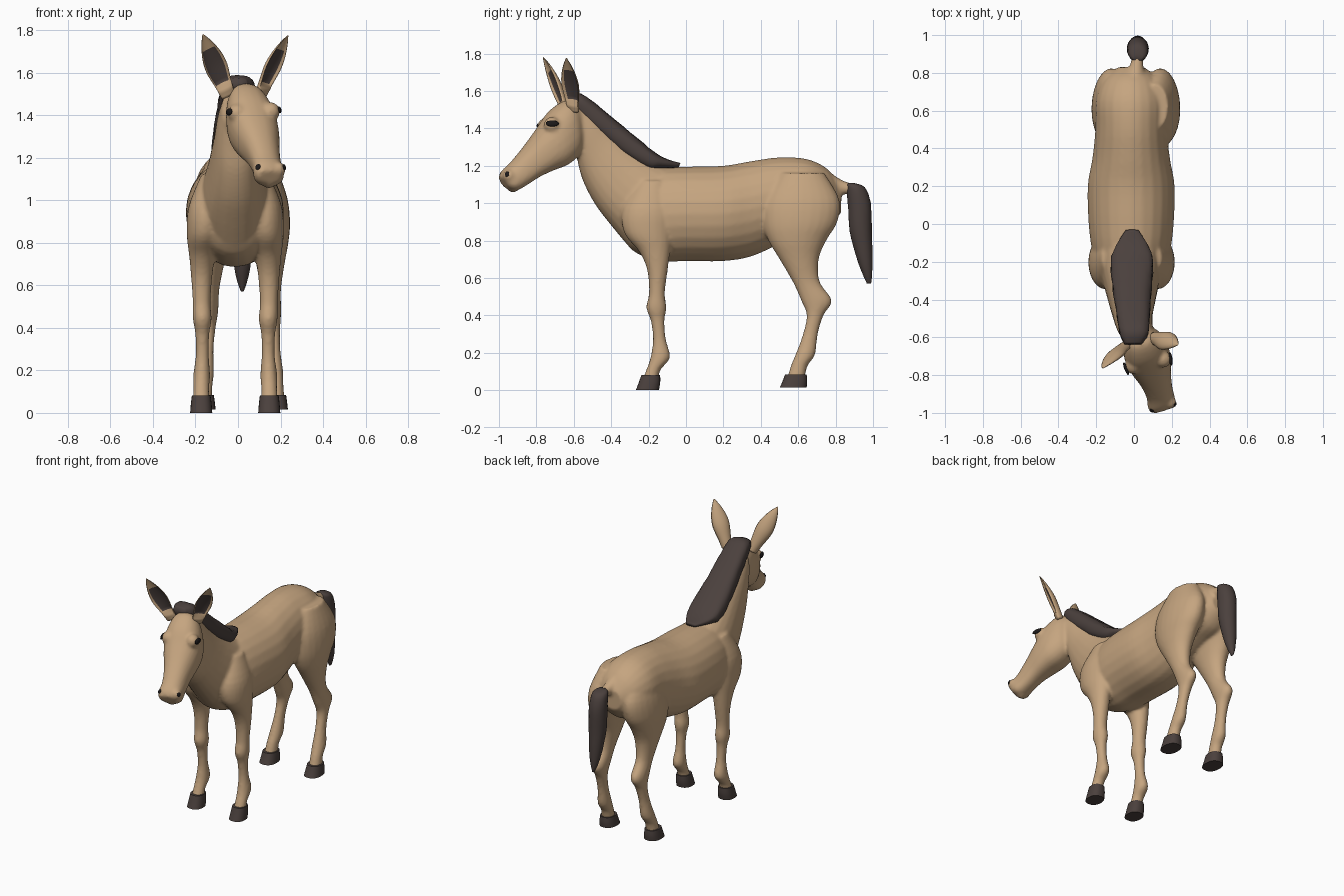
import bpy, bmesh, math, random
from mathutils import Vector, Matrix

random.seed(4)


def material(name, rgb):
    m = bpy.data.materials.new(name)
    m.diffuse_color = (*rgb, 1)
    return m


TAN = material("tan coat", (0.56, 0.375, 0.215))
DARK = material("dark brown hair", (0.07, 0.052, 0.047))
BLACK = material("black eye", (0.012, 0.01, 0.01))


def spline(rows, steps=4):
    """Catmull-Rom interpolation of a list of equal-length tuples."""
    out = []
    for i in range(len(rows) - 1):
        p0, p1 = rows[max(i - 1, 0)], rows[i]
        p2, p3 = rows[i + 1], rows[min(i + 2, len(rows) - 1)]
        for s in range(steps):
            t = s / steps
            out.append([0.5 * (2 * b + (c - a) * t + (2 * a - 5 * b + 4 * c - d) * t * t
                               + (3 * b - a - 3 * c + d) * t ** 3)
                        for a, b, c, d in zip(p0, p1, p2, p3)])
    return out + [list(rows[-1])]


def skin(bm, rings):
    """Join rings of points into a closed tube; returns the side faces by row."""
    vs = [[bm.verts.new(p) for p in r] for r in rings]
    n = len(vs[0])
    rows = [[bm.faces.new((a[i], a[(i + 1) % n], b[(i + 1) % n], b[i])) for i in range(n)]
            for a, b in zip(vs, vs[1:])]
    bm.faces.new(vs[0][::-1])
    bm.faces.new(vs[-1])
    return rows


def loft(bm, rows, yaw=0.0, power=1.0, n=24, jitter=0.0):
    """Rows are (top y, top z, bottom y, bottom z, centre x, half width)."""
    side = Vector((math.cos(yaw), math.sin(yaw), 0))
    sp = lambda v: math.copysign(abs(v) ** power, v)
    rings = []
    for ya, za, yb, zb, xc, hw in spline(rows):
        mid = Vector((xc, (ya + yb) / 2, (za + zb) / 2))
        up = Vector((0, (ya - yb) / 2, (za - zb) / 2))
        ring = []
        for i in range(n):
            a = 2 * math.pi * i / n
            k = 1 + random.uniform(-jitter, jitter)
            ring.append(mid + (up * sp(math.cos(a)) + side * hw * sp(math.sin(a))) * k)
        rings.append(ring)
    skin(bm, rings)


def upright(rows, sign=1, shift=0.0):
    """Leg and tail rows (z, front y, back y, x, half width) to loft rows."""
    return [(y0, z, y1, z, sign * x + shift, w) for z, y0, y1, x, w in rows]


def finish(bm, name, *mats):
    bmesh.ops.recalc_face_normals(bm, faces=bm.faces)
    me = bpy.data.meshes.new(name)
    bm.to_mesh(me)
    bm.free()
    for m in mats:
        me.materials.append(m)
    me.shade_smooth()
    ob = bpy.data.objects.new(name, me)
    bpy.context.collection.objects.link(ob)
    return ob


def ball(bm, co, r):
    bmesh.ops.create_uvsphere(bm, u_segments=16, v_segments=10, radius=r,
                              matrix=Matrix.Translation(co))


# Body, neck, head and legs, fused into one skin
bm = bmesh.new()
trunk = [(-0.365, 1.0, 0.87, 0.08), (-0.29, 1.13, 0.75, 0.165), (-0.15, 1.185, 0.69, 0.205),
         (0.0, 1.195, 0.69, 0.225), (0.2, 1.2, 0.69, 0.23), (0.35, 1.225, 0.715, 0.205),
         (0.5, 1.245, 0.78, 0.19), (0.65, 1.235, 0.83, 0.19), (0.76, 1.18, 0.87, 0.15),
         (0.83, 1.09, 0.95, 0.07)]
loft(bm, [(y, a, y, b, -0.015, w) for y, a, b, w in trunk])
# neck
loft(bm, [(0.0, 1.17, -0.3, 0.76, -0.015, 0.165), (-0.12, 1.2, -0.40, 0.88, -0.015, 0.155),
          (-0.25, 1.28, -0.49, 1.0, -0.012, 0.13), (-0.38, 1.39, -0.555, 1.13, -0.008, 0.108),
          (-0.48, 1.48, -0.585, 1.25, 0.0, 0.098), (-0.58, 1.54, -0.60, 1.32, 0.01, 0.085)],
     power=0.9)
# head, turned to one side
YAW = 0.3
loft(bm, [(-0.57, 1.52, -0.555, 1.34, 0.015, 0.06), (-0.64, 1.55, -0.575, 1.26, 0.04, 0.1),
          (-0.725, 1.495, -0.635, 1.205, 0.065, 0.12), (-0.79, 1.405, -0.71, 1.175, 0.09, 0.11),
          (-0.86, 1.31, -0.785, 1.14, 0.115, 0.085), (-0.93, 1.225, -0.855, 1.095, 0.135, 0.072),
          (-0.98, 1.175, -0.915, 1.065, 0.145, 0.075), (-0.995, 1.14, -0.96, 1.08, 0.15, 0.055)],
     yaw=YAW, power=0.85)
EYES = [Vector((0.19, -0.715, 1.425)), Vector((-0.04, -0.765, 1.415))]
NOSTRILS = [Vector((0.215, -0.955, 1.155)), Vector((0.095, -0.985, 1.155))]
for e in EYES:
    ball(bm, e.lerp(Vector((0.075, -0.72, 1.40)), 0.32), 0.045)
for p in NOSTRILS:
    ball(bm, p.lerp(Vector((0.15, -0.93, 1.13)), 0.4), 0.036)
ball(bm, (0.145, -0.925, 1.09), 0.034)
# tail root
loft(bm, [(0.74, 1.19, 0.72, 1.0, 0.0, 0.08), (0.83, 1.125, 0.81, 1.04, 0.012, 0.04),
          (0.91, 1.1, 0.89, 1.05, 0.02, 0.03)])
FRONT = [(1.12, -0.26, -0.1, 0.1, 0.06), (0.97, -0.34, -0.06, 0.13, 0.09),
         (0.84, -0.33, -0.07, 0.145, 0.083), (0.74, -0.25, -0.085, 0.155, 0.062),
         (0.64, -0.207, -0.098, 0.158, 0.05), (0.52, -0.198, -0.113, 0.158, 0.042),
         (0.44, -0.212, -0.105, 0.155, 0.044), (0.37, -0.188, -0.115, 0.155, 0.033),
         (0.27, -0.177, -0.107, 0.155, 0.031), (0.175, -0.19, -0.085, 0.158, 0.04),
         (0.11, -0.212, -0.135, 0.16, 0.037), (0.05, -0.235, -0.15, 0.16, 0.04)]
HIND = [(1.16, 0.5, 0.74, 0.1, 0.07), (1.02, 0.42, 0.82, 0.125, 0.095),
        (0.9, 0.41, 0.81, 0.135, 0.1), (0.8, 0.44, 0.75, 0.14, 0.087),
        (0.7, 0.5, 0.71, 0.142, 0.067), (0.58, 0.57, 0.715, 0.145, 0.047),
        (0.48, 0.615, 0.78, 0.148, 0.045), (0.4, 0.645, 0.735, 0.152, 0.037),
        (0.3, 0.625, 0.705, 0.157, 0.032), (0.19, 0.585, 0.69, 0.163, 0.04),
        (0.13, 0.56, 0.65, 0.167, 0.037), (0.06, 0.54, 0.635, 0.17, 0.04)]
for s in (1, -1):
    loft(bm, upright(FRONT, s, -0.013))
    loft(bm, upright(HIND, s, 0.01))
body = finish(bm, "body", TAN)
rm = body.modifiers.new("fuse", 'REMESH')
rm.mode, rm.voxel_size, rm.use_smooth_shade = 'VOXEL', 0.01, True
sm = body.modifiers.new("soften", 'SMOOTH')
sm.factor, sm.iterations = 0.5, 6

# Hooves
HOOF_F = [(0.082, -0.238, -0.138, 0.16, 0.044), (0.04, -0.253, -0.138, 0.16, 0.049),
          (0.0, -0.268, -0.145, 0.16, 0.052)]
HOOF_H = [(0.085, 0.53, 0.645, 0.17, 0.046), (0.05, 0.517, 0.648, 0.17, 0.051),
          (0.015, 0.502, 0.645, 0.17, 0.055)]
for rows, part, shift in ((HOOF_F, "front", -0.013), (HOOF_H, "hind", 0.01)):
    for s, label in ((1, "left"), (-1, "right")):
        bm = bmesh.new()
        loft(bm, upright(rows, s, shift), power=0.85)
        hoof = finish(bm, f"{part}_hoof_{label}", DARK)
        hoof.data.set_sharp_from_angle(angle=math.radians(40))

# Mane: a broad, slightly ragged band along the neck
bm = bmesh.new()
loft(bm, [(-0.03, 1.215, -0.04, 1.19, -0.01, 0.035), (-0.10, 1.235, -0.13, 1.185, -0.01, 0.085),
          (-0.17, 1.275, -0.22, 1.185, -0.012, 0.112), (-0.30, 1.38, -0.36, 1.275, -0.01, 0.104),
          (-0.45, 1.505, -0.50, 1.40, -0.005, 0.09), (-0.56, 1.585, -0.60, 1.49, 0.0, 0.075),
          (-0.635, 1.575, -0.64, 1.52, -0.005, 0.045)], power=0.72, jitter=0.03)
finish(bm, "mane", DARK)

# Tail hair
bm = bmesh.new()
loft(bm, upright([(1.107, 0.865, 0.9, 0.02, 0.025), (1.085, 0.858, 0.955, 0.02, 0.05),
                  (1.0, 0.865, 0.988, 0.02, 0.057), (0.85, 0.876, 0.993, 0.02, 0.055),
                  (0.7, 0.915, 0.997, 0.02, 0.04), (0.62, 0.945, 0.995, 0.02, 0.024),
                  (0.57, 0.967, 0.99, 0.02, 0.006)]), jitter=0.02)
finish(bm, "tail", DARK)


# Ears: cupped leaves with a dark hollow
def ear(name, base, tip, face):
    base, tip, face = Vector(base), Vector(tip), Vector(face)
    axis = tip - base
    side = axis.cross(face).normalized()
    face = side.cross(axis).normalized()
    leaf = spline([(0, 0.034, 0.034), (0.2, 0.042, 0.038), (0.45, 0.055, 0.04),
                   (0.65, 0.049, 0.032), (0.85, 0.028, 0.018), (1, 0.003, 0.003)])
    n, rings = 20, []
    for t, w, d in leaf:
        ring = []
        hollow = -0.55 if 0.15 < t else 0.3
        for i in range(n):
            a = 2 * math.pi * i / n
            k = math.sin(a)
            ring.append(base + axis * t + side * w * math.cos(a)
                        + face * d * k * (hollow if k > 0 else 1))
        rings.append(ring)
    bm = bmesh.new()
    for r, row in enumerate(skin(bm, rings)):
        for i, f in enumerate(row):
            if 4 <= r <= 13 and 2 <= i <= 7:
                f.material_index = 1
    finish(bm, name, TAN, DARK)


ear("left_ear", (0.11, -0.605, 1.49), (0.235, -0.64, 1.775), (0.8, -0.6, 0))
ear("right_ear", (-0.045, -0.655, 1.49), (-0.165, -0.765, 1.78), (0.25, -1, 0))

# Eyes and nostrils, seated on the fused skin
skin_ob = body.evaluated_get(bpy.context.evaluated_depsgraph_get())
for spots, part, size in ((EYES, "eye", (0.036, 0.017, 0.009)),
                          (NOSTRILS, "nostril", (0.013, 0.015, 0.005))):
    for p, label in zip(spots, ("left", "right")):
        _, co, no, _ = skin_ob.closest_point_on_mesh(p)
        bm = bmesh.new()
        bmesh.ops.create_uvsphere(bm, u_segments=16, v_segments=8, radius=1)
        bm.transform(Matrix.Translation(co) @ no.to_track_quat('Z', 'Y').to_matrix().to_4x4()
                     @ Matrix.Diagonal((*size, 1)))
        finish(bm, f"{part}_{label}", BLACK)
